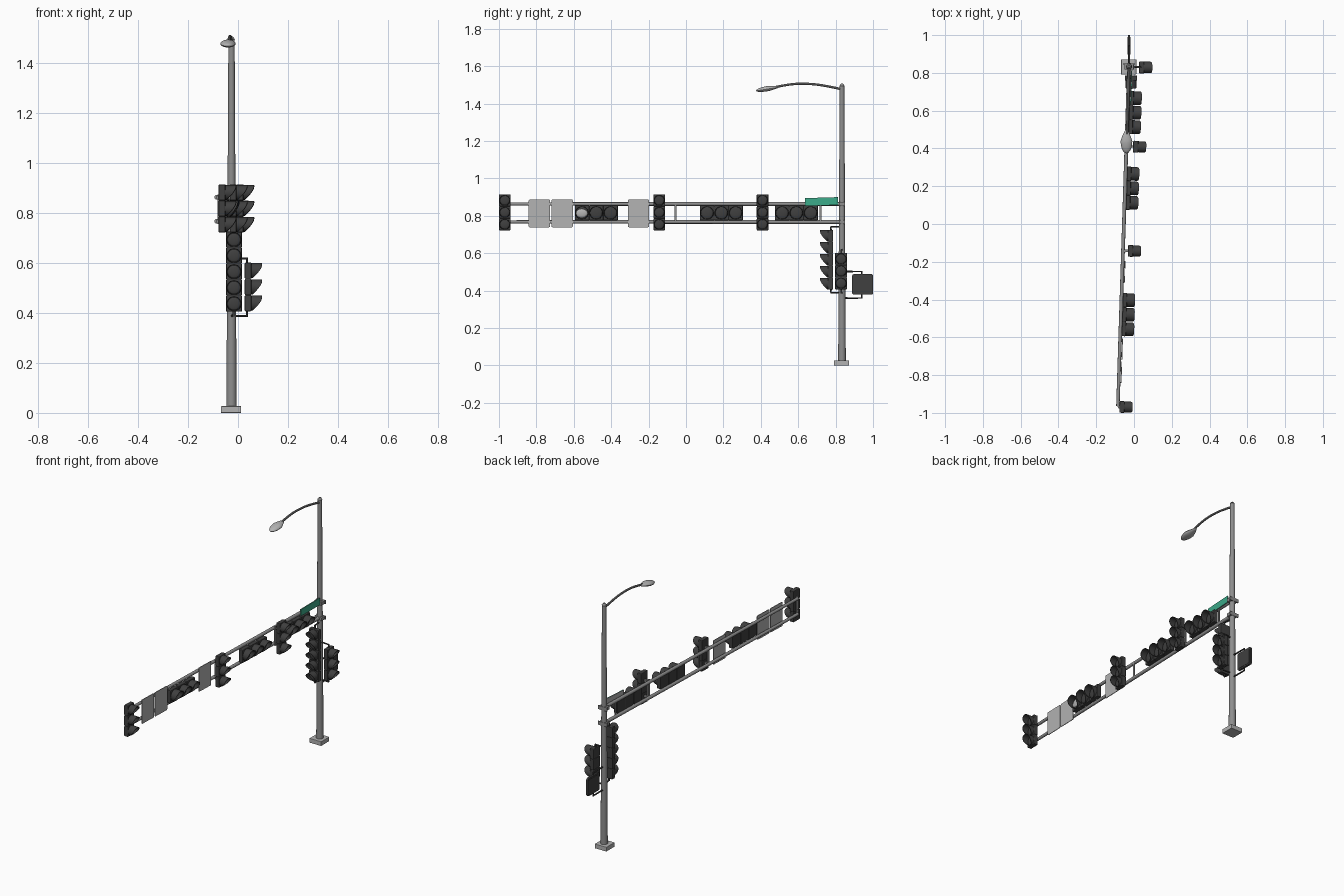
import bpy, bmesh, math
from mathutils import Matrix, Vector

if "Cube" in bpy.data.objects:
    bpy.data.objects.remove(bpy.data.objects["Cube"])

def material(name, r, g, b):
    m = bpy.data.materials.new(name)
    m.diffuse_color = (r, g, b, 1)
    m.use_nodes = True
    m.node_tree.nodes["Principled BSDF"].inputs["Base Color"].default_value = m.diffuse_color
    return m

DARK = material("dark_housing", 0.05, 0.05, 0.05)
STEEL = material("pole_steel", 0.27, 0.27, 0.27)
LIGHT = material("light_grey", 0.45, 0.45, 0.45)
GREEN = material("sign_green", 0.045, 0.40, 0.25)

def finish(name, bm, mat, mtx=Matrix(), smooth=True):
    bmesh.ops.recalc_face_normals(bm, faces=bm.faces)
    bm.transform(mtx)
    me = bpy.data.meshes.new(name)
    bm.to_mesh(me)
    bm.free()
    ob = bpy.data.objects.new(name, me)
    bpy.context.collection.objects.link(ob)
    me.materials.append(mat)
    if smooth:
        bpy.context.view_layer.objects.active = ob
        bpy.ops.object.select_all(action='DESELECT')
        ob.select_set(True)
        bpy.ops.object.shade_smooth_by_angle(angle=math.radians(35))
    return ob

def add_box(bm, c, s, bevel=0):
    t = bmesh.new()
    bmesh.ops.create_cube(t, size=1, matrix=Matrix.Translation(c) @ Matrix.Diagonal((*s, 1)))
    if bevel:
        bmesh.ops.bevel(t, geom=t.edges[:], offset=bevel, segments=2, affect='EDGES', profile=0.5)
    me = bpy.data.meshes.new("tmp")
    t.to_mesh(me)
    t.free()
    bm.from_mesh(me)
    bpy.data.meshes.remove(me)

def box(name, c, s, mat, mtx=Matrix(), bevel=0):
    bm = bmesh.new()
    add_box(bm, c, s, bevel)
    return finish(name, bm, mat, mtx, False)

def plate(name, s, r, mat, mtx):
    # thin plate facing x with rounded corners
    bm = bmesh.new()
    add_box(bm, (0, 0, 0), s)
    side = [e for e in bm.edges if abs(e.verts[0].co.x - e.verts[1].co.x) > 0.001]
    bmesh.ops.bevel(bm, geom=side, offset=r, segments=4, affect='EDGES', profile=0.5)
    return finish(name, bm, mat, mtx, False)

def rod(name, a, b, r1, r2, mat, n=20):
    a, b = Vector(a), Vector(b)
    d = b - a
    m = Matrix.Translation((a + b) / 2) @ d.to_track_quat('Z', 'Y').to_matrix().to_4x4()
    bm = bmesh.new()
    bmesh.ops.create_cone(bm, cap_ends=True, segments=n, radius1=r1, radius2=r2, depth=d.length, matrix=m)
    return finish(name, bm, mat)

def pipe(name, pts, r, mat, curved=False):
    cu = bpy.data.curves.new(name, 'CURVE')
    cu.dimensions = '3D'
    cu.bevel_depth, cu.bevel_resolution, cu.use_fill_caps = r, 3, True
    sp = cu.splines.new('NURBS' if curved else 'POLY')
    sp.points.add(len(pts) - 1)
    for p, co in zip(sp.points, pts):
        p.co = (*co, 1)
    if curved:
        sp.order_u, sp.use_endpoint_u = 3, True
    ob = bpy.data.objects.new(name, cu)
    bpy.context.collection.objects.link(ob)
    me = bpy.data.meshes.new_from_object(ob.evaluated_get(bpy.context.evaluated_depsgraph_get()))
    bpy.data.objects.remove(ob)
    bm = bmesh.new()
    bm.from_mesh(me)
    return finish(name, bm, mat)

BODY = 0.027
def add_visor(bm, y, z, r, length, n=24):
    # open tube whose projection sweeps from long at the top to short at the bottom
    rings = []
    for rad, front in ((r, 0), (r, 1), (r - 0.003, 1), (r - 0.003, 0)):
        ring = []
        for i in range(n):
            a = 2 * math.pi * i / n
            t = (math.sin(a) + 1) / 2
            l = 0.006 + (length - 0.006) * math.sin(t * math.pi / 2)
            ring.append(bm.verts.new((BODY - 0.001 + front * l, y + rad * math.cos(a), z + rad * math.sin(a))))
        rings.append(ring)
    for k in range(4):
        p, q = rings[k], rings[(k + 1) % 4]
        for i in range(n):
            j = (i + 1) % n
            bm.faces.new((p[i], p[j], q[j], q[i]))

def add_dome(bm, c, s):
    bmesh.ops.create_uvsphere(bm, u_segments=20, v_segments=10, radius=1,
                              matrix=Matrix.Translation(c) @ Matrix.Diagonal((*s, 1)))

def signal(name, loc, yaw, count, pitch, width, horizontal=False, lit=None):
    # local frame: back plane at x = 0, lamps face +x
    m = Matrix.Translation(loc) @ Matrix.Rotation(yaw, 4, 'Z')
    body, visors = bmesh.new(), bmesh.new()
    r = min(pitch, width) * 0.47
    for i in range(count):
        o = (i - (count - 1) / 2) * pitch
        y, z = (o, 0) if horizontal else (0, o)
        s = (BODY, pitch, width) if horizontal else (BODY, width, pitch)
        add_box(body, (BODY / 2, y, z), s, 0.004)
        add_visor(visors, y, z, r, 0.044)
        lens = bmesh.new()
        add_dome(lens, (BODY, y, z), (0.006, r - 0.004, r - 0.004))
        finish(f"{name}_lens_{i}", lens, DARK, m)
        if i == lit:
            lamp = bmesh.new()
            add_dome(lamp, (BODY + 0.003, y - 0.001, z - 0.002), (0.007, 0.03, 0.023))
            finish(name + "_pale_lamp", lamp, LIGHT, m)
    # solid core behind the modules
    L = count * pitch - 0.01
    add_box(body, (BODY / 2, 0, 0), (BODY - 0.006, L, width - 0.006) if horizontal else (BODY - 0.006, width - 0.006, L))
    finish(name + "_housing", body, DARK, m, False)
    finish(name + "_visors", visors, DARK, m)

PX, PY = -0.026, 0.834
SLOPE = 0.033
YAW = -SLOPE
def arm_x(y):
    return PX - (PY - y) * SLOPE
def on_arm(y, dx, z):
    return (arm_x(y) + dx, y, z)

# pole, base and cap
box("base_plate", (PX - 0.002, PY - 0.002, 0.0135), (0.08, 0.08, 0.027), LIGHT, bevel=0.002)
rod("pole", (PX, PY, 0.02), (PX, PY, 1.497), 0.0205, 0.0125, STEEL, 24)
rod("pole_cap", (PX, PY, 1.495), (PX, PY, 1.506), 0.014, 0.006, STEEL, 24)

# twin mast arms, clamps and upright ties
ZL, ZH = 0.767, 0.863
for n, z in (("lower", ZL), ("upper", ZH)):
    rod(n + "_mast_arm", on_arm(PY, 0, z), on_arm(-0.965, 0, z), 0.0105, 0.009, STEEL)
    box(n + "_pole_clamp", (PX, PY, z), (0.05, 0.034, 0.022), STEEL, bevel=0.002)
    box(n + "_clamp_flange", (PX, PY + 0.014, z), (0.062, 0.006, 0.022), STEEL)
for i, y in enumerate((-0.057, 0.72)):
    box(f"arm_tie_{i}", on_arm(y, 0.006, (ZL + ZH) / 2), (0.006, 0.011, ZH - ZL), STEEL)

# upright signals on the arm
for i, (y, x) in enumerate(((-0.968, -0.077), (-0.142, -0.032), (0.41, -0.005))):
    signal(f"upright_signal_{i}", (x, y, 0.818), YAW, 3, 0.064, 0.062)
    ax = arm_x(y)
    box(f"upright_strap_{i}", (ax + 0.008, y, 0.815), (0.008, 0.016, 0.12), STEEL)
    for z in (ZL, ZH):
        box(f"upright_mount_{i}", ((ax + x) / 2 + 0.004, y, z), (abs(x - ax) + 0.008, 0.012, 0.012), STEEL)

# horizontal signals between the arm tubes
for i, y in enumerate((-0.479, 0.19, 0.591)):
    signal(f"level_signal_{i}", on_arm(y, 0.003, 0.815), YAW, 3, 0.0765, 0.08, True, 0 if i == 0 else None)

# blank sign plates
for i, y in enumerate((-0.784, -0.662, -0.254)):
    m = Matrix.Translation(on_arm(y, 0.013, 0.8125)) @ Matrix.Rotation(YAW, 4, 'Z')
    plate(f"sign_plate_{i}", (0.004, 0.114, 0.148), 0.006, LIGHT, m)

# green street sign with grey back
m = Matrix.Translation(on_arm(0.724, 0.014, 0.876)) @ Matrix.Rotation(YAW, 4, 'Z') @ Matrix.Rotation(0.03, 4, 'X')
box("street_sign", (0.002, 0, 0), (0.003, 0.176, 0.042), GREEN, m)
box("street_sign_back", (-0.001, 0, 0), (0.003, 0.176, 0.042), LIGHT, m)

# five-lamp signal on the pole, facing front
signal("five_lamp_signal", (-0.016, 0.786, 0.565), -math.pi / 2, 5, 0.064, 0.064)
for n, z, e in (("top", 0.742, 0.72), ("bottom", 0.389, 0.41)):
    pipe(f"five_lamp_{n}_bracket", [(PX, PY, z), (PX + 0.008, 0.775, z), (PX + 0.008, 0.775, e)], 0.005, DARK)

# three-lamp signal on the pole, facing right
signal("side_signal", (0.027, 0.829, 0.504), 0, 3, 0.065, 0.064)
for n, z, e in (("top", 0.618, 0.59), ("bottom", 0.388, 0.415)):
    pipe(f"side_{n}_bracket", [(PX, PY, z), (0.036, 0.83, z), (0.036, 0.83, e)], 0.005, DARK)

# pedestrian signal behind the pole
m = Matrix.Translation((-0.026, 0.944, 0.433))
plate("pedestrian_box", (0.012, 0.112, 0.11), 0.01, DARK, m)
plate("pedestrian_face", (0.016, 0.094, 0.092), 0.006, DARK, m)
for n, z, e in (("top", 0.502, 0.48), ("bottom", 0.36, 0.385)):
    pipe(f"pedestrian_{n}_bracket", [(PX, PY, z), (PX, 0.94, z), (PX, 0.94, e)], 0.005, DARK)

# street lamp arm and teardrop head
pipe("lamp_arm", [(PX, PY, 1.476), (-0.028, 0.74, 1.498), (-0.031, 0.63, 1.508),
                  (-0.035, 0.54, 1.502), (-0.038, 0.46, 1.484)], 0.0065, STEEL, True)
bm = bmesh.new()
add_dome(bm, (0, 0, 0), (1, 1, 1))
for v in bm.verts:
    k = 1 - 0.5 * max(0, v.co.y)
    v.co = (v.co.x * 0.031 * k, v.co.y * 0.065, v.co.z * (0.016 if v.co.z > 0 else 0.012) * k)
finish("lamp_head", bm, LIGHT, Matrix.Translation((-0.04, 0.438, 1.478)) @ Matrix.Rotation(0.16, 4, 'X'))
